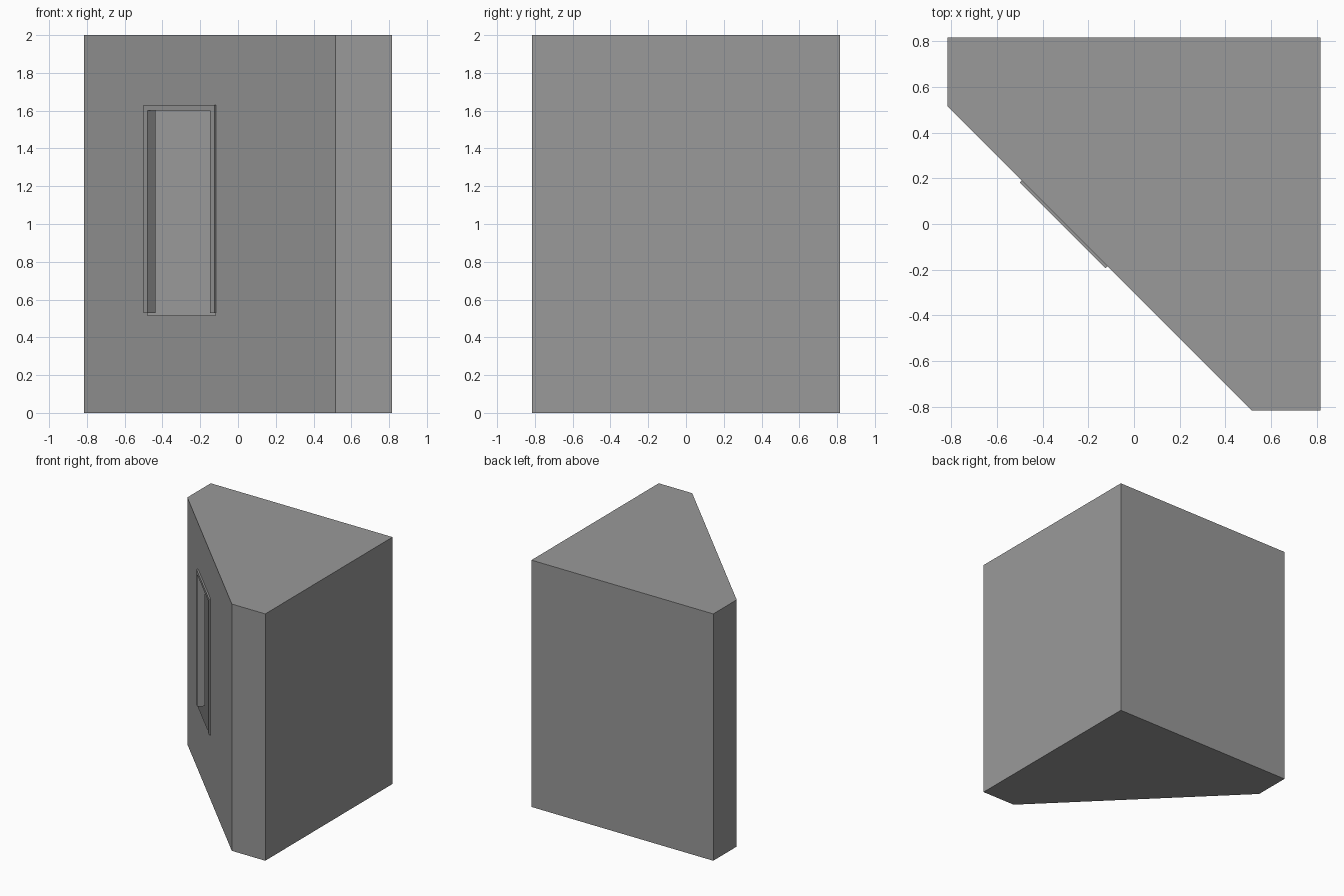
import bpy, bmesh

if "Cube" in bpy.data.objects:
    bpy.data.objects.remove(bpy.data.objects["Cube"])

H, R, C = 2.0, 0.815, 0.515   # height, half width, where the diagonal starts

# Dark grey for both parts
grey = bpy.data.materials.new("dark_grey")
grey.diffuse_color = (0.32, 0.32, 0.32, 1)
grey.use_nodes = True
grey.node_tree.nodes["Principled BSDF"].inputs["Base Color"].default_value = grey.diffuse_color


def make_object(name, bm):
    mesh = bpy.data.meshes.new(name)
    bm.to_mesh(mesh)
    bm.free()
    mesh.materials.append(grey)
    ob = bpy.data.objects.new(name, mesh)
    bpy.context.collection.objects.link(ob)
    return ob


def diagonal(x, z, offset=-0.3, push=0.0):
    """Point on the diagonal wall; push moves it inward along the wall normal."""
    return (x + push, offset - x + push, z)


# Hollow corner body: thin shell, with a window opening in the diagonal wall
bm = bmesh.new()
plan = [(C, -R), (R, -R), (R, R), (-R, R), (-R, C)]
low = [bm.verts.new((x, y, 0)) for x, y in plan]
high = [bm.verts.new((x, y, H)) for x, y in plan]
bm.faces.new(low[::-1])
bm.faces.new(high)
for i in range(4):
    bm.faces.new((low[i], low[i + 1], high[i + 1], high[i]))

# Diagonal wall as a ring of four faces around the opening
x0, x1, z0, z1 = -0.48, -0.12, 0.515, 1.615
outer = [low[4], low[0], high[0], high[4]]
inner = [bm.verts.new(diagonal(x, z))
         for x, z in ((x0, z0), (x1, z0), (x1, z1), (x0, z1))]
for i in range(4):
    j = (i + 1) % 4
    bm.faces.new((outer[i], outer[j], inner[j], inner[i]))
make_object("corner_body", bm)

# Window surround: two posts and a top rail, open at the bottom
bm = bmesh.new()
a, b, w = -0.50, -0.125, 0.022
bottom, top, rail, depth = 0.53, 1.63, 0.03, 0.04
profile = [(a, bottom), (a + w, bottom), (a + w, top - rail), (b - w, top - rail),
           (b - w, bottom), (b, bottom), (b, top), (a, top)]
front = [bm.verts.new(diagonal(x, z, -0.318)) for x, z in profile]
back = [bm.verts.new(diagonal(x, z, -0.318, depth)) for x, z in profile]
for k in ((0, 1, 2, 7), (2, 3, 6, 7), (3, 4, 5, 6)):
    bm.faces.new([front[i] for i in k])
    bm.faces.new([back[i] for i in reversed(k)])
for i in range(8):
    j = (i + 1) % 8
    bm.faces.new((front[j], front[i], back[i], back[j]))
bmesh.ops.recalc_face_normals(bm, faces=bm.faces)
make_object("window_surround", bm)
